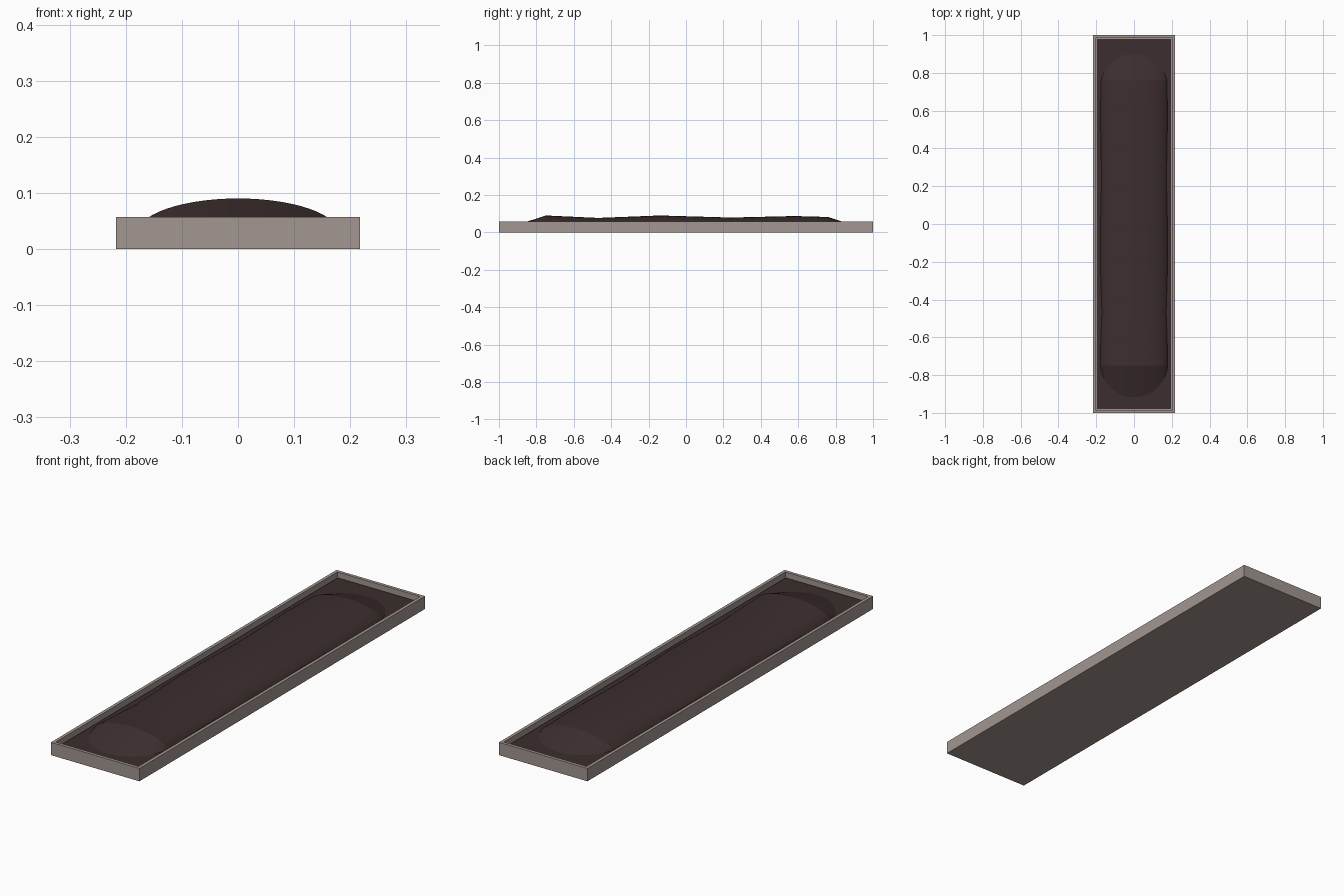
import bpy, bmesh, math

if "Cube" in bpy.data.objects:
    bpy.data.objects.remove(bpy.data.objects["Cube"])


def material(name, rgb):
    m = bpy.data.materials.new(name)
    m.diffuse_color = (*rgb, 1)
    m.use_nodes = True
    m.node_tree.nodes["Principled BSDF"].inputs["Base Color"].default_value = m.diffuse_color
    return m


stone = material("grey stone", (0.36, 0.305, 0.285))
soil = material("dark soil", (0.046, 0.027, 0.027))

HX, HY, TOP, RIM, SOIL_Z = 0.217, 1.0, 0.057, 0.02, 0.035


def add_object(name, bm, mat):
    bmesh.ops.recalc_face_normals(bm, faces=bm.faces)
    mesh = bpy.data.meshes.new(name)
    bm.to_mesh(mesh)
    bm.free()
    mesh.materials.append(mat)
    ob = bpy.data.objects.new(name, mesh)
    bpy.context.collection.objects.link(ob)
    return ob


def box(hx, hy, z0, z1):
    bm = bmesh.new()
    bmesh.ops.create_cube(bm, size=1)
    for v in bm.verts:
        v.co = (v.co.x * 2 * hx, v.co.y * 2 * hy, z1 if v.co.z > 0 else z0)
    return bm


# stone border: box with its top inset and sunk
bm = box(HX, HY, 0, TOP)
top = max(bm.faces, key=lambda f: f.calc_center_median().z)
bmesh.ops.inset_region(bm, faces=[top], thickness=RIM)
ext = bmesh.ops.extrude_face_region(bm, geom=[top])
bmesh.ops.delete(bm, geom=[top], context='FACES_ONLY')
for v in ext["geom"]:
    if isinstance(v, bmesh.types.BMVert):
        v.co.z = 0.03
add_object("stone_border", bm, stone)

# flat soil bed filling the border
add_object("soil_bed", box(HX - RIM, HY - RIM, 0.028, SOIL_Z), soil)

# soil mound: elliptical arch lofted along y, (y, crest height) stations
stations = [(-0.96, 0.021), (-0.75, 0.09), (-0.47, 0.077), (-0.14, 0.09),
            (0.24, 0.079), (0.58, 0.087), (0.76, 0.082), (0.94, 0.022)]
SEG, HALF, RISE = 28, 0.18, 0.0625
bm = bmesh.new()
rows = []
for y, crest in stations:
    row = []
    for i in range(SEG + 1):
        a = math.pi * i / SEG
        row.append(bm.verts.new((HALF * math.cos(a), y, crest - RISE + RISE * math.sin(a))))
    rows.append(row)
for r0, r1 in zip(rows, rows[1:]):
    for i in range(SEG):
        bm.faces.new((r0[i], r0[i + 1], r1[i + 1], r1[i]))
# trim everything under the soil bed
bmesh.ops.bisect_plane(bm, geom=bm.verts[:] + bm.edges[:] + bm.faces[:],
                       plane_co=(0, 0, SOIL_Z - 0.001), plane_no=(0, 0, 1), clear_inner=True)
mound = add_object("soil_mound", bm, soil)
for p in mound.data.polygons:
    if p.normal.z < 0:
        mound.data.flip_normals()
        break
bpy.context.view_layer.objects.active = mound
mound.select_set(True)
bpy.ops.object.shade_smooth_by_angle(angle=math.radians(12))
